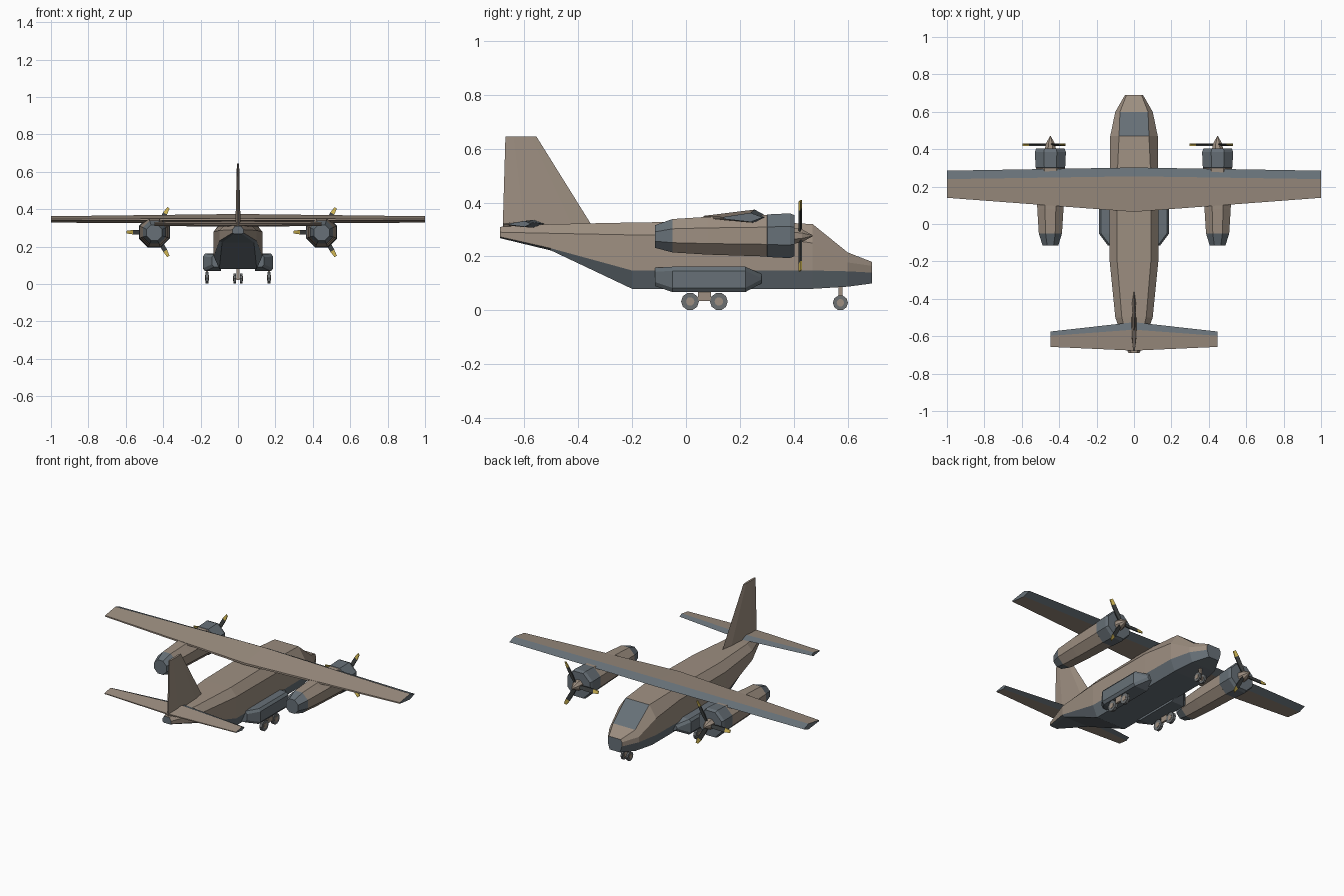
import bpy, bmesh, math
from mathutils import Vector, Matrix

if "Cube" in bpy.data.objects:
    bpy.data.objects.remove(bpy.data.objects["Cube"])


def mat(name, rgb):
    m = bpy.data.materials.new(name)
    m.diffuse_color = (*rgb, 1)
    m.use_nodes = True
    m.node_tree.nodes["Principled BSDF"].inputs["Base Color"].default_value = m.diffuse_color
    return m


TAN = mat("tan", (0.34, 0.275, 0.22))
SLATE = mat("slate", (0.135, 0.163, 0.185))
BLADE = mat("blade_dark", (0.05, 0.055, 0.055))
YELLOW = mat("yellow", (0.65, 0.48, 0.09))
TYRE = mat("tyre_grey", (0.15, 0.16, 0.165))


def finish(bm, name, mats):
    bmesh.ops.recalc_face_normals(bm, faces=bm.faces[:])
    me = bpy.data.meshes.new(name)
    bm.to_mesh(me)
    bm.free()
    for m in mats:
        me.materials.append(m)
    ob = bpy.data.objects.new(name, me)
    bpy.context.collection.objects.link(ob)
    return ob


def loft(name, rings, mats, rule=lambda seg, side: 0, cap=0):
    """Skin a list of equal-length rings; rule picks the material per face."""
    bm = bmesh.new()
    vs = [[bm.verts.new(p) for p in r] for r in rings]
    n = len(rings[0])
    for i in range(len(vs) - 1):
        for j in range(n):
            k = (j + 1) % n
            f = bm.faces.new((vs[i][j], vs[i][k], vs[i + 1][k], vs[i + 1][j]))
            f.material_index = rule(i, j)
    for r in (vs[0], vs[-1]):
        bm.faces.new(r).material_index = cap
    return finish(bm, name, mats)


def box(name, lo, hi, m):
    rings = [[(lo[0], lo[1], z), (hi[0], lo[1], z), (hi[0], hi[1], z), (lo[0], hi[1], z)]
             for z in (lo[2], hi[2])]
    return loft(name, rings, [m])


def disc(name, loc, r, width, m, sides=10):
    bm = bmesh.new()
    bmesh.ops.create_cone(bm, cap_ends=True, segments=sides, radius1=r, radius2=r, depth=width,
                          matrix=Matrix.Translation(loc) @ Matrix.Rotation(math.pi / 2, 4, 'Y'))
    return finish(bm, name, [m])


# Fuselage: y, z (belly, lower, upper, roof), half-widths (belly, side, roof)
stations = [
    (0.69, 0.10, 0.14, 0.165, 0.18, 0.035, 0.048, 0.04),
    (0.60, 0.088, 0.145, 0.178, 0.215, 0.08, 0.10, 0.075),
    (0.47, 0.08, 0.148, 0.25, 0.32, 0.10, 0.127, 0.08),
    (0.25, 0.08, 0.148, 0.278, 0.332, 0.10, 0.13, 0.09),
    (-0.20, 0.08, 0.148, 0.28, 0.326, 0.10, 0.13, 0.09),
    (-0.50, 0.222, 0.23, 0.286, 0.32, 0.085, 0.10, 0.065),
    (-0.69, 0.268, 0.273, 0.29, 0.31, 0.02, 0.03, 0.015),
]
rings = []
for y, zb, zl, zu, zt, wb, w, wt in stations:
    half = [(wb, zb), (w, zl), (w, zu), (wt, zt)]
    rings.append([(x, y, z) for x, z in half] + [(-x, y, z) for x, z in reversed(half)])
# sides 0, 6, 7 are the belly; side 3 of segment 1 is the windshield
loft("fuselage", rings, [TAN, SLATE],
     lambda i, j: 1 if j in (0, 6, 7) or (i, j) == (1, 3) else 0, cap=1)


def airfoil(x, le, brk, te, z, t):
    return [(x, le, z), (x, brk, z + t), (x, te, z + t * 0.1),
            (x, te, z - t * 0.35), (x, brk, z - t)]


def plane_surface(name, root, tip, span):
    loft(name, [airfoil(-span, *tip), airfoil(0, *root), airfoil(span, *tip)],
         [TAN, SLATE], lambda i, j: 1 if j in (0, 4) else 0, cap=1)


# Wing and tailplane with dark leading edges
plane_surface("wing", (0.302, 0.255, 0.065, 0.348, 0.026), (0.285, 0.24, 0.14, 0.345, 0.017), 1.0)
plane_surface("tailplane", (-0.525, -0.565, -0.677, 0.321, 0.015),
              (-0.575, -0.598, -0.657, 0.321, 0.011), 0.447)

# Fin
fin_root = [(0, -0.345), (0.011, -0.42), (0.014, -0.60), (0.004, -0.68),
            (-0.004, -0.68), (-0.014, -0.60), (-0.011, -0.42)]
fin_tip = [(0, -0.555), (0.006, -0.575), (0.006, -0.64), (0.003, -0.67),
           (-0.003, -0.67), (-0.006, -0.64), (-0.006, -0.575)]
loft("fin", [[(x, y, 0.308) for x, y in fin_root], [(x, y, 0.645) for x, y in fin_tip]], [TAN])


def octagon(cx, y, cz, r):
    R = r / math.cos(math.pi / 8)
    return [(cx + R * math.cos(a), y, cz + R * math.sin(a))
            for a in (math.pi / 8 + k * math.pi / 4 for k in range(8))]


for side, s in (("left", -1), ("right", 1)):
    # Engine nacelle with dark cowl and tail cone
    cx, cz = 0.447 * s, 0.277
    nac = [(-0.115, 0.274, 0.042), (-0.05, 0.277, 0.062), (0.08, 0.277, 0.07),
           (0.30, 0.277, 0.077), (0.302, 0.277, 0.079), (0.385, 0.277, 0.083), (0.403, 0.277, 0.076)]
    loft(side + "_nacelle", [octagon(cx, y, z, r) for y, z, r in nac], [TAN, SLATE],
         lambda i, j: 0 if i in (1, 2) else 1, cap=1)

    # Spinner
    loft(side + "_spinner", [octagon(cx, y, cz, r) for y, r in
                             ((0.40, 0.03), (0.43, 0.024), (0.47, 0.002))], [TAN])

    # Three propeller blades with yellow tips
    for k in range(3):
        a = math.pi / 3 + k * 2 * math.pi / 3
        out, across = Vector((math.cos(a), 0, math.sin(a))), Vector((-math.sin(a), 0, math.cos(a)))
        blade = []
        for r, w in ((0.01, 0.008), (0.06, 0.012), (0.115, 0.012), (0.15, 0.007)):
            c = Vector((cx, 0.424, cz)) + out * r
            blade.append([c + across * u * w + Vector((0, v * 0.003 + u * 0.003, 0))
                          for u, v in ((-1, -1), (1, -1), (1, 1), (-1, 1))])
        ob = loft(f"{side}_blade_{k + 1}", blade, [BLADE, YELLOW],
                  lambda i, j: 1 if i == 2 else 0)
        ob.data.polygons[-1].material_index = 1

    # Landing gear fairing
    fair = [(-0.115, 0.09, 0.158, 0.14), (-0.05, 0.068, 0.162, 0.188),
            (0.22, 0.068, 0.162, 0.188), (0.28, 0.10, 0.135, 0.135)]
    loft(side + "_gear_fairing",
         [[(s * 0.09, y, zb), (s * (w - 0.012), y, zb), (s * w, y, zb + 0.015),
           (s * w, y, zt - 0.015), (s * (w - 0.012), y, zt), (s * 0.09, y, zt)]
          for y, zb, zt, w in fair], [SLATE])

    # Main wheels, hubs and strut
    gx = 0.166 * s
    for n, y in (("rear", 0.015), ("front", 0.122)):
        disc(f"{side}_{n}_main_wheel", (gx, y, 0.033), 0.033, 0.017, TYRE)
        disc(f"{side}_{n}_main_hub", (gx, y, 0.033), 0.016, 0.021, TAN)
    box(side + "_main_beam", (gx - 0.005, 0.02, 0.034), (gx + 0.005, 0.117, 0.05), TAN)
    box(side + "_main_leg", (gx - 0.006, 0.045, 0.034), (gx + 0.006, 0.092, 0.08), TAN)

    # Nose wheels
    disc(side + "_nose_wheel", (0.018 * s, 0.573, 0.028), 0.028, 0.012, TYRE)
    disc(side + "_nose_hub", (0.018 * s, 0.573, 0.028), 0.014, 0.016, TAN)

# Nose gear leg and axle
box("nose_leg", (-0.007, 0.566, 0.022), (0.007, 0.58, 0.11), TAN)
box("nose_axle", (-0.018, 0.568, 0.023), (0.018, 0.578, 0.033), TAN)
